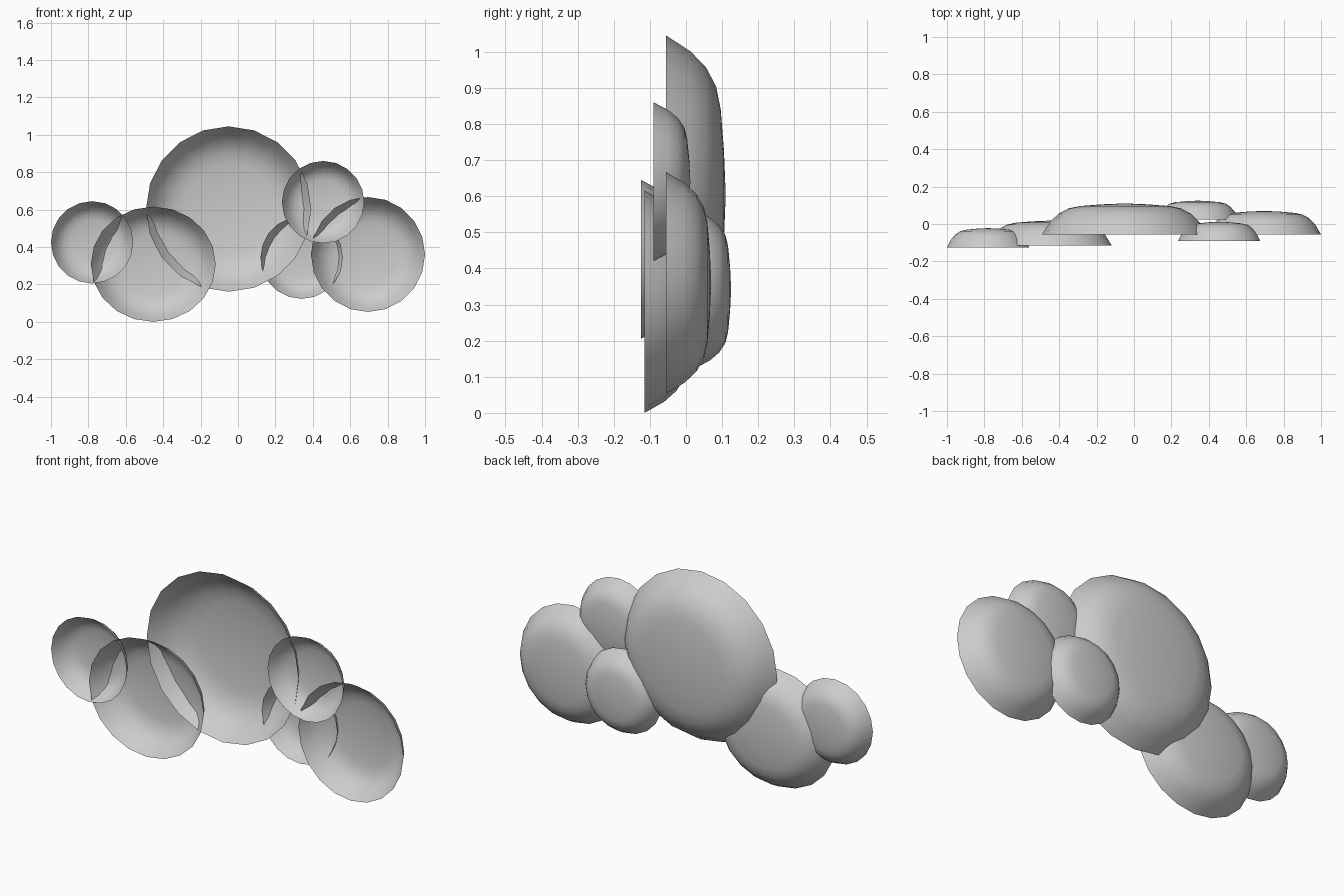
import bpy, bmesh
from math import sin, cos, pi

if "Cube" in bpy.data.objects:
    bpy.data.objects.remove(bpy.data.objects["Cube"])

SIDES = 20
# Puff cross-section: (share of radius, share of depth), from open rim to the back
PROFILE = [(1, 0), (0.9, 0.41), (0.8, 0.67), (0.68, 0.84), (0.54, 0.915), (0.28, 0.97)]


def puff(name, x, z, rx, rz, y_rim, y_back):
    """Shallow rounded shell, open towards the front."""
    bm = bmesh.new()
    depth = y_back - y_rim
    rings = []
    for r, d in PROFILE:
        rings.append([bm.verts.new((r * rx * cos(2 * pi * i / SIDES), y_rim + d * depth,
                                    r * rz * sin(2 * pi * i / SIDES))) for i in range(SIDES)])
    tip = bm.verts.new((0, y_back, 0))
    for i in range(SIDES):
        j = (i + 1) % SIDES
        for a, b in zip(rings, rings[1:]):
            bm.faces.new((a[j], a[i], b[i], b[j])[::-1])
        bm.faces.new((tip, rings[-1][j], rings[-1][i]))
    # make every face point out of the back of the shell
    for f in bm.faces:
        f.smooth = True
        f.normal_update()
        if f.normal.y < 0:
            f.normal_flip()
    mesh = bpy.data.meshes.new(name)
    bm.to_mesh(mesh)
    bm.free()
    obj = bpy.data.objects.new(name, mesh)
    obj.location = (x, 0, z)
    bpy.context.collection.objects.link(obj)


# Cloud puffs
puff("puff_main", -0.05, 0.603, 0.442, 0.442, -0.055, 0.11)
puff("puff_left", -0.453, 0.308, 0.334, 0.308, -0.115, 0.018)
puff("puff_far_left", -0.78, 0.425, 0.22, 0.22, -0.125, -0.022)
puff("puff_right", 0.695, 0.36, 0.305, 0.307, -0.055, 0.07)
puff("puff_upper_right", 0.455, 0.64, 0.22, 0.22, -0.09, 0.012)
puff("puff_back_right", 0.34, 0.343, 0.22, 0.22, 0.025, 0.125)
